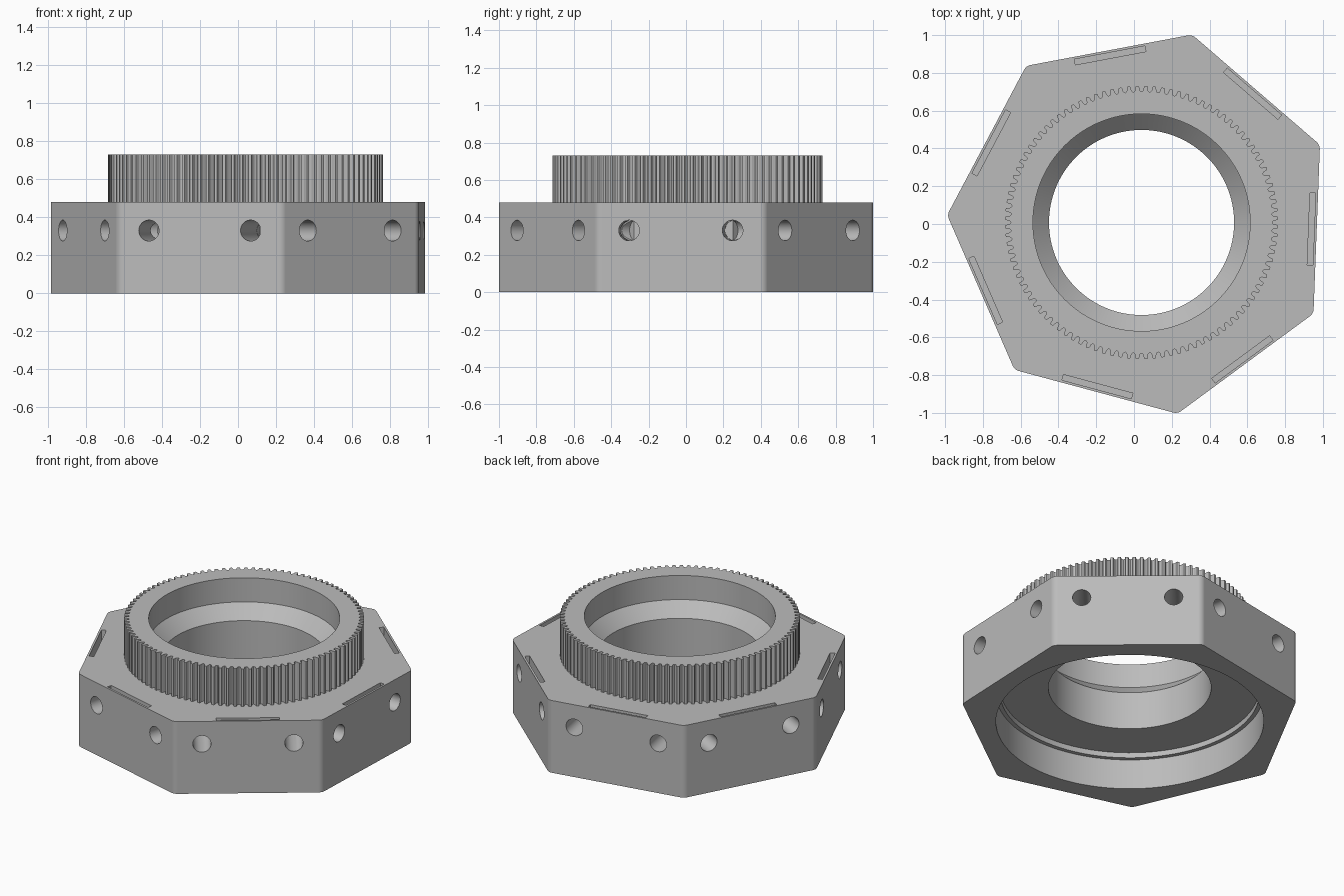
import bpy, bmesh
from math import sin, cos, pi, radians
from mathutils import Matrix, Vector

if "Cube" in bpy.data.objects:
    bpy.data.objects.remove(bpy.data.objects["Cube"], do_unlink=True)

CENTER = Vector((0.04, 0.008, 0))
SIDES = 7
FIRST = radians(177.8)          # angle of the first corner
STEP = 2 * pi / SIDES
RADIUS = 1.03
APOTHEM = RADIUS * cos(STEP / 2)
BODY_TOP, RING_TOP = 0.48, 0.73
TEETH = 100

grey = bpy.data.materials.new("plain grey")
grey.use_nodes = True
grey.diffuse_color = (0.5, 0.5, 0.5, 1)
grey.node_tree.nodes["Principled BSDF"].inputs["Base Color"].default_value = (0.5, 0.5, 0.5, 1)


def finish(bm, name):
    bmesh.ops.recalc_face_normals(bm, faces=bm.faces)
    mesh = bpy.data.meshes.new(name)
    bm.to_mesh(mesh)
    bm.free()
    mesh.materials.append(grey)
    obj = bpy.data.objects.new(name, mesh)
    obj.location = CENTER
    bpy.context.collection.objects.link(obj)
    return obj


def prism(name, outline, z0, z1):
    bm = bmesh.new()
    face = bm.faces.new([bm.verts.new((x, y, z0)) for x, y in outline])
    top = bmesh.ops.extrude_face_region(bm, geom=[face])["geom"]
    verts = [v for v in top if isinstance(v, bmesh.types.BMVert)]
    bmesh.ops.translate(bm, verts=verts, vec=(0, 0, z1 - z0))
    return finish(bm, name)


def lathe(name, profile, steps=128):
    bm = bmesh.new()
    verts = [bm.verts.new((r, 0, z)) for r, z in profile]
    edges = [bm.edges.new(pair) for pair in zip(verts, verts[1:])]
    bmesh.ops.spin(bm, geom=verts + edges, cent=(0, 0, 0), axis=(0, 0, 1),
                   angle=2 * pi, steps=steps)
    bmesh.ops.remove_doubles(bm, verts=bm.verts, dist=0.0001)
    return finish(bm, name)


def cut(obj, cutter):
    mod = obj.modifiers.new("cut", 'BOOLEAN')
    mod.operation = 'DIFFERENCE'
    mod.solver = 'EXACT'
    mod.use_self = True
    mod.object = cutter
    bpy.context.view_layer.objects.active = obj
    bpy.ops.object.modifier_apply(modifier=mod.name)


def shade(obj):
    bpy.ops.object.select_all(action='DESELECT')
    obj.select_set(True)
    bpy.context.view_layer.objects.active = obj
    bpy.ops.object.shade_smooth_by_angle(angle=radians(25))
    mod = obj.modifiers.new("flat_sides", 'WEIGHTED_NORMAL')
    mod.keep_sharp = True


# Seven-sided body with rounded corners
FILLET, ARC = 0.05, 8
outline = []
for i in range(SIDES):
    a = FIRST + i * STEP
    d = RADIUS - FILLET / cos(STEP / 2)
    for k in range(ARC + 1):
        t = a + STEP * (k / ARC - 0.5)
        outline.append((d * cos(a) + FILLET * cos(t), d * sin(a) + FILLET * sin(t)))
body = prism("seven_sided_body", outline, 0, BODY_TOP)

# Toothed ring on top: one tooth from root to root
tooth = [(0, 0.692), (0.12, 0.694), (0.22, 0.70), (0.28, 0.717), (0.34, 0.7225),
         (0.66, 0.7225), (0.72, 0.717), (0.78, 0.70), (0.88, 0.694)]
outline = []
for i in range(TEETH):
    for f, r in tooth:
        t = 2 * pi * (i + f) / TEETH
        outline.append((r * cos(t), r * sin(t)))
ring = prism("toothed_ring", outline, BODY_TOP, RING_TOP)

# Stepped bore with a sloped seat above and a wide recess below
bore = lathe("bore_cutter", [(0, -0.1), (0.806, -0.1), (0.806, 0.2), (0.78, 0.2),
                             (0.78, 0.235), (0.49, 0.235), (0.49, 0.485),
                             (0.575, 0.57), (0.575, 0.9), (0, 0.9)])

# Per side: a thin slot in the top and two round tunnels that meet their neighbours
slots, tunnels = bmesh.new(), bmesh.new()
DEPTH, SPREAD = 0.38, 0.277
for i in range(SIDES):
    turn = Matrix.Rotation(FIRST + (i + 0.5) * STEP, 4, 'Z')
    size = Matrix.Diagonal((0.03, 0.38, 0.2, 1))
    bmesh.ops.create_cube(slots, size=1, matrix=turn @ Matrix.Translation((0.9, 0, BODY_TOP)) @ size)
    for side in (-1, 1):
        place = Matrix.Translation((APOTHEM + 0.05 - (DEPTH + 0.05) / 2, side * SPREAD, 0.33))
        bmesh.ops.create_cone(tunnels, cap_ends=True, segments=32, radius1=0.055, radius2=0.055,
                              depth=DEPTH + 0.05,
                              matrix=turn @ place @ Matrix.Rotation(pi / 2, 4, 'Y'))
slot_cutter = finish(slots, "slot_cutter")
tunnel_cutter = finish(tunnels, "tunnel_cutter")

bpy.context.view_layer.update()
for cutter in (bore, slot_cutter, tunnel_cutter):
    cut(body, cutter)
cut(ring, bore)
for cutter in (bore, slot_cutter, tunnel_cutter):
    bpy.data.objects.remove(cutter, do_unlink=True)
shade(body)
shade(ring)
